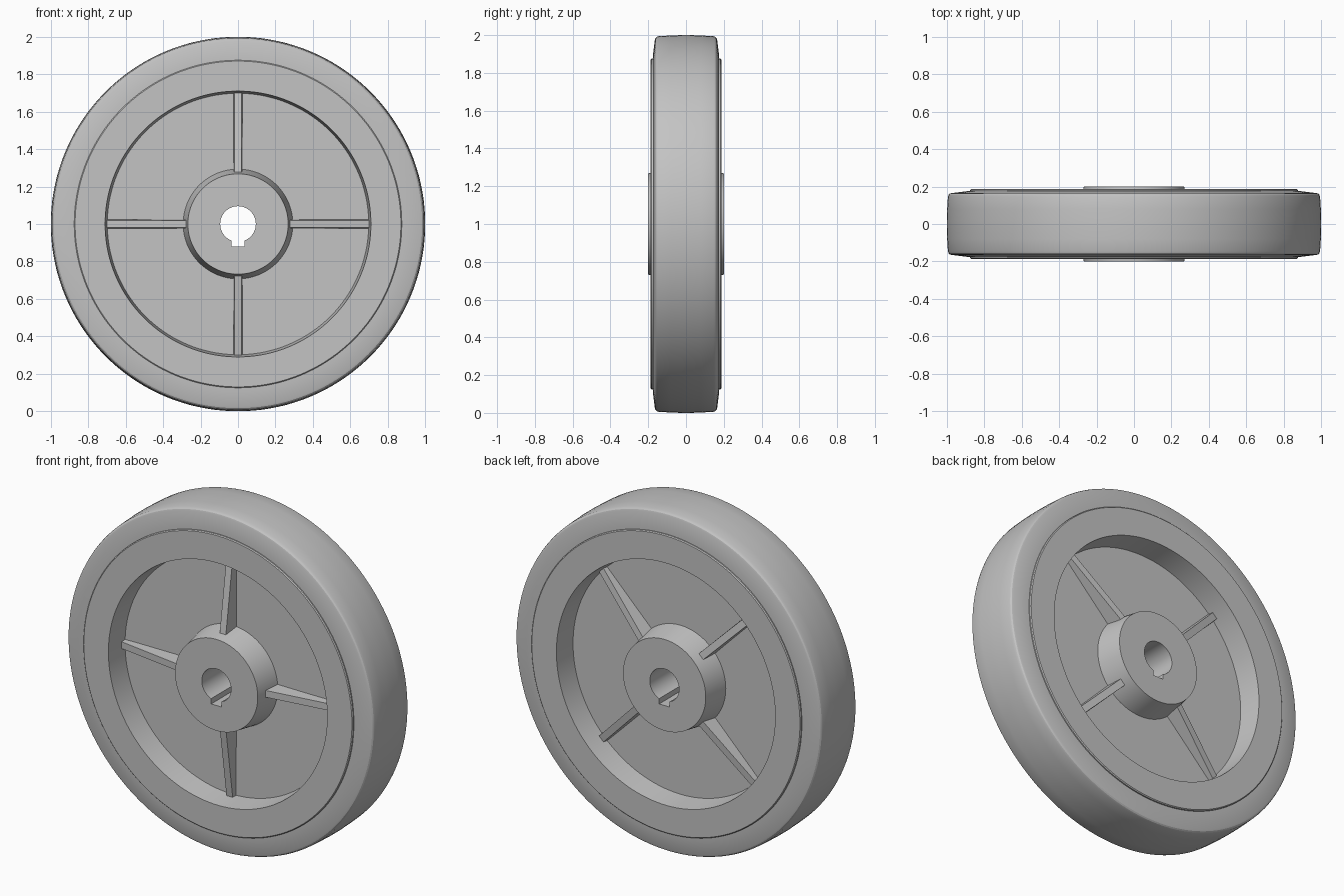
import bpy, bmesh
from math import pi, cos, sin, radians
from mathutils import Matrix, Vector

cube = bpy.data.objects.get("Cube")
if cube:
    bpy.data.objects.remove(cube, do_unlink=True)

grey = bpy.data.materials.new("plain grey")
grey.use_nodes = True
GREY = (0.55, 0.55, 0.55, 1)
grey.diffuse_color = GREY
grey.node_tree.nodes["Principled BSDF"].inputs["Base Color"].default_value = GREY

AXLE = Vector((0, 0, 1))
SEGMENTS = 144


def finish(name, bm, smooth=True):
    """Turn a bmesh into a named object centred on the axle."""
    bmesh.ops.recalc_face_normals(bm, faces=bm.faces)
    mesh = bpy.data.meshes.new(name)
    bm.to_mesh(mesh)
    bm.free()
    obj = bpy.data.objects.new(name, mesh)
    bpy.context.collection.objects.link(obj)
    obj.location = AXLE
    mesh.materials.append(grey)
    if smooth:
        bpy.ops.object.select_all(action="DESELECT")
        obj.select_set(True)
        bpy.context.view_layer.objects.active = obj
        bpy.ops.object.shade_smooth_by_angle(angle=radians(25))
    return obj


def revolve(name, half):
    """Spin a (radius, half width) profile, mirrored front to back, round y."""
    profile = half + [(r, -y) for r, y in reversed(half)]
    bm = bmesh.new()
    rings = []
    for i in range(SEGMENTS):
        a = 2 * pi * i / SEGMENTS
        rings.append([bm.verts.new((r * cos(a), y, r * sin(a))) for r, y in profile])
    n = len(profile)
    for i in range(SEGMENTS):
        a, b = rings[i], rings[(i + 1) % SEGMENTS]
        for j in range(n):
            k = (j + 1) % n
            bm.faces.new((a[j], a[k], b[k], b[j]))
    return finish(name, bm)


# Tyre with crowned tread, rounded shoulders and sloping sidewalls
revolve("tyre", [(0.85, 0.175), (0.895, 0.175), (0.975, 0.165), (0.984, 0.162),
                 (0.99, 0.156), (0.994, 0.145), (0.998, 0.08), (1.0, 0.02)])

# Rim, web and tapered hub in one casting
casting = revolve("rim_web_and_hub", [
    (0.095, 0.2), (0.268, 0.2), (0.293, 0.05), (0.698, 0.05),
    (0.71, 0.187), (0.87, 0.187), (0.875, 0.182)])

# Keyway cut below the bore
bm = bmesh.new()
bmesh.ops.create_cube(bm, size=1, matrix=Matrix.Translation((0, 0, -0.07))
                      @ Matrix.Diagonal((0.068, 0.6, 0.1, 1)))
cutter = finish("keyway_cutter", bm, smooth=False)
cutter.hide_render = True
cutter.hide_viewport = True
cut = casting.modifiers.new("keyway", "BOOLEAN")
cut.operation = "DIFFERENCE"
cut.solver = "EXACT"
cut.object = cutter


def rib(name, angle, side):
    """Tapered rib, deep at the hub and shallow at the rim."""
    bm = bmesh.new()
    bmesh.ops.create_cube(bm, size=2)
    for v in bm.verts:
        outer, crest = v.co.x > 0, v.co.y > 0
        width = 0.02 if crest else 0.026
        height = (0.075 if outer else 0.145) if crest else 0.03
        v.co = (0.72 if outer else 0.25, side * height, width * v.co.z)
    bm.transform(Matrix.Rotation(angle, 4, "Y"))
    finish(name, bm, smooth=False)


# Front ribs are upright; back ribs are turned by an eighth
for i in range(4):
    rib(f"front_rib_{i + 1}", i * pi / 2, -1)
    rib(f"back_rib_{i + 1}", i * pi / 2 + pi / 4, 1)
